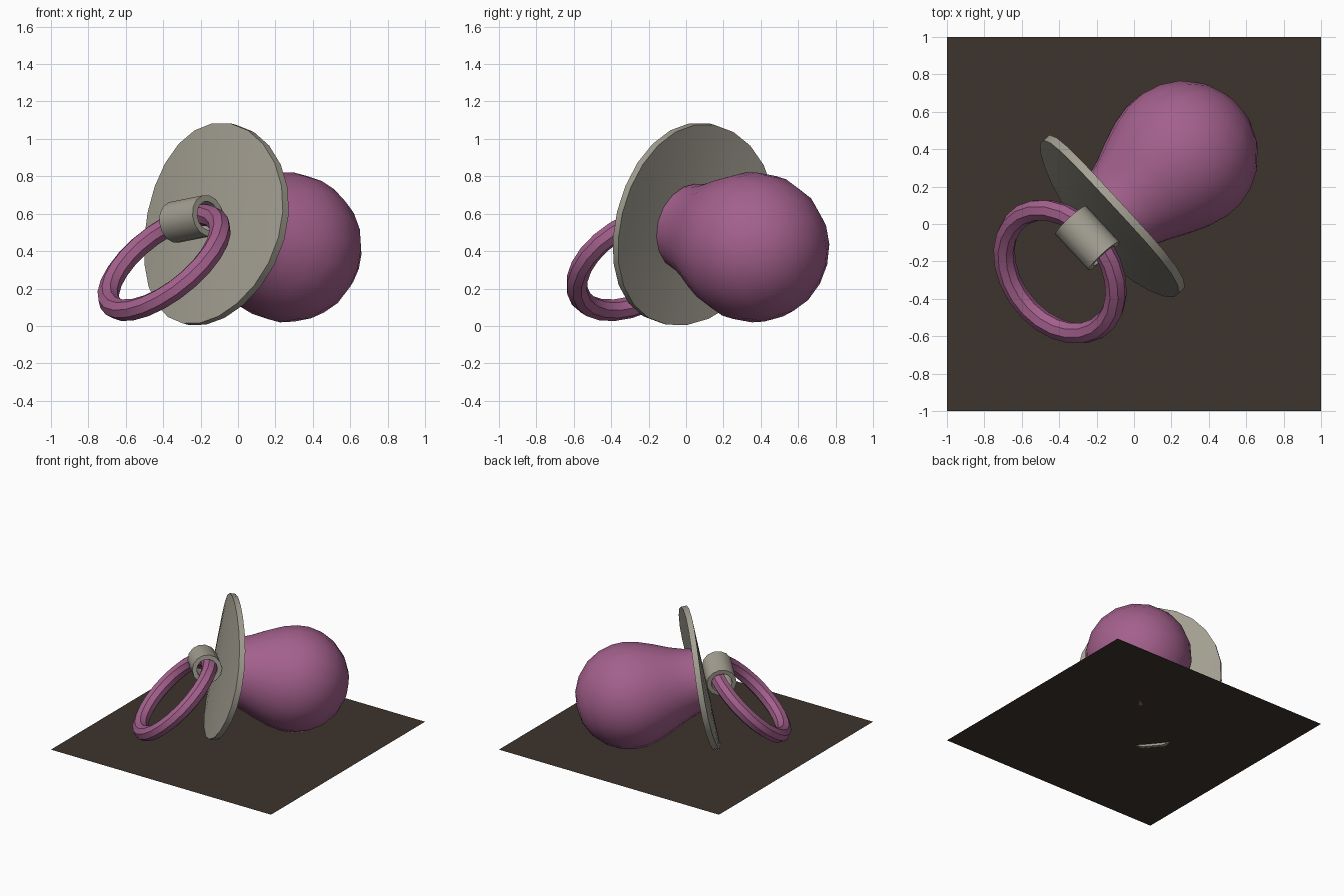
import bpy, bmesh, math
from mathutils import Vector, Matrix

if "Cube" in bpy.data.objects:
    bpy.data.objects.remove(bpy.data.objects["Cube"])

def material(name, rgb):
    m = bpy.data.materials.new(name)
    m.diffuse_color = (*rgb, 1)
    m.use_nodes = True
    m.node_tree.nodes["Principled BSDF"].inputs["Base Color"].default_value = m.diffuse_color
    return m

PURPLE = material("purple rubber", (0.37, 0.118, 0.265))
GREY = material("warm grey plastic", (0.37, 0.35, 0.29))
BROWN = material("dark brown", (0.047, 0.035, 0.026))

# Shared tilted frame: n points out through the nipple, u runs across the shield
n = Vector((0.735, 0.645, -0.20)).normalized()
u = Vector((0.685, -0.715, 0.13))
u = (u - n * u.dot(n)).normalized()
v = n.cross(u)

def frame(x, y, z, origin):
    m = Matrix((x, y, z)).transposed().to_4x4()
    m.translation = Vector(origin)
    return m

def finish(name, bm, mat, matrix, angle=None):
    bmesh.ops.remove_doubles(bm, verts=bm.verts, dist=1e-5)
    bmesh.ops.recalc_face_normals(bm, faces=bm.faces)
    me = bpy.data.meshes.new(name)
    bm.to_mesh(me)
    bm.free()
    me.materials.append(mat)
    me.transform(matrix)
    ob = bpy.data.objects.new(name, me)
    bpy.context.collection.objects.link(ob)
    if angle:
        bpy.ops.object.select_all(action='DESELECT')
        ob.select_set(True)
        bpy.context.view_layer.objects.active = ob
        bpy.ops.object.shade_smooth_by_angle(angle=math.radians(angle))
    return ob

def lathe(profile, sides, closed=False):
    """Spin (radius, height) points around local z."""
    bm = bmesh.new()
    vs = [bm.verts.new((r, 0, h)) for r, h in profile]
    es = [bm.edges.new(p) for p in zip(vs, vs[1:])]
    if closed:
        es.append(bm.edges.new((vs[-1], vs[0])))
    bmesh.ops.spin(bm, geom=vs + es, cent=(0, 0, 0), axis=(0, 0, 1),
                   angle=math.tau, steps=sides, use_duplicate=False)
    return bm

# Floor
bm = bmesh.new()
bmesh.ops.create_grid(bm, x_segments=1, y_segments=1, size=1)
finish("floor", bm, BROWN, Matrix.Translation((0, 0, 0.022)))

# Shield: round plate whose sides bend towards the nipple
T = 0.022
bm = lathe([(0, -T), (0.2, -T), (0.4, -T), (0.55, -T),
            (0.55, T), (0.4, T), (0.2, T), (0, T)], 24)
for p in bm.verts:
    p.co.z += 0.18 * p.co.x ** 2
finish("shield", bm, GREY, frame(u, v, n, (-0.155, 0.01, 0.545)), 40)

# Nipple bulb
bulb = [(0, 0), (0.24, 0), (0.25, 0.06), (0.285, 0.16), (0.335, 0.27),
        (0.378, 0.38), (0.4, 0.48), (0.4, 0.57), (0.375, 0.67),
        (0.32, 0.77), (0.225, 0.86), (0.12, 0.91), (0, 0.925)]
finish("nipple", lathe(bulb, 18), PURPLE,
       frame(u, v, n, (-0.125, 0.025, 0.525)), 60)

# Tube that holds the ring
L = 0.132
tube = [(0.112, -L), (0.112, L), (0.078, L), (0.078, -L)]
finish("ring_holder", lathe(tube, 14, True), GREY,
       frame(v, n, u, (-0.25, -0.075, 0.572)), 35)

# Handle ring hanging through the tube
rn = Vector((-0.564, -0.417, 0.712)).normalized()
rx = Vector((0.44, 0.545, 0.712))
rx = (rx - rn * rx.dot(rn)).normalized()
R, r = 0.363, 0.058
ring = [(R + r * math.cos(a), r * math.sin(a))
        for a in (math.tau * i / 8 for i in range(8))]
finish("handle_ring", lathe(ring, 24, True), PURPLE,
       frame(rx, rn.cross(rx), rn, (-0.395, -0.255, 0.338)), 35)
